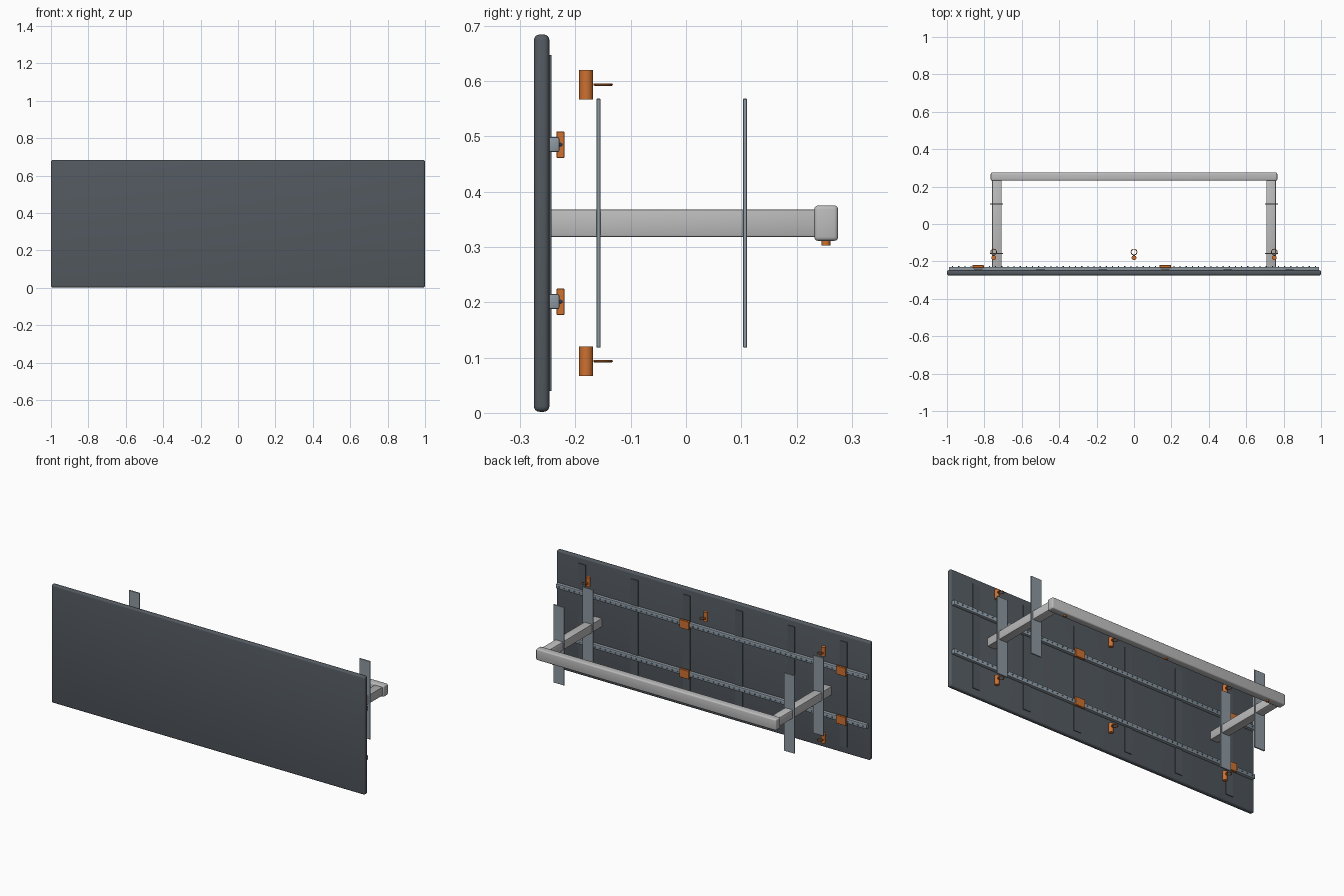
import bpy
import bmesh
import math
from mathutils import Matrix, Vector

if "Cube" in bpy.data.objects:
    bpy.data.objects.remove(bpy.data.objects["Cube"])


def material(name, rgb):
    m = bpy.data.materials.new(name)
    m.diffuse_color = (*rgb, 1)
    m.use_nodes = True
    m.node_tree.nodes["Principled BSDF"].inputs["Base Color"].default_value = m.diffuse_color
    return m


SLATE = material("slate", (0.085, 0.100, 0.115))
LIGHT = material("light grey", (0.50, 0.50, 0.50))
STEEL = material("steel grey", (0.27, 0.32, 0.36))
ORANGE = material("orange", (0.62, 0.165, 0.03))
BLUE = material("blue", (0.06, 0.22, 0.48))


def finish(bm, name, mat, smooth=False):
    mesh = bpy.data.meshes.new(name)
    bm.to_mesh(mesh)
    bm.free()
    mesh.materials.append(mat)
    ob = bpy.data.objects.new(name, mesh)
    bpy.context.collection.objects.link(ob)
    if smooth:
        bpy.ops.object.select_all(action='DESELECT')
        ob.select_set(True)
        bpy.context.view_layer.objects.active = ob
        bpy.ops.object.shade_smooth_by_angle(angle=math.radians(35))
    return ob


def box(name, mat, x, y, z, bevel=0.0, segments=3):
    """Box from (min, max) ranges, with optional rounded edges."""
    bm = bmesh.new()
    spans = (x, y, z)
    centre = Vector([(a + b) / 2 for a, b in spans])
    size = [b - a for a, b in spans]
    bmesh.ops.create_cube(bm, size=1, matrix=Matrix.Translation(centre) @ Matrix.Diagonal((*size, 1)))
    if bevel:
        bmesh.ops.bevel(bm, geom=bm.edges[:], offset=bevel, segments=segments,
                        profile=0.5, affect='EDGES')
    return finish(bm, name, mat, bevel > 0)


def around(c, half):
    return (c - half, c + half)


# Large front panel with rounded rim
box("panel", SLATE, (-1, 1), (-0.275, -0.247), (0.002, 0.684), 0.010, 4)

# Thin upright stiffeners on the back of the panel
for i in range(6):
    x = -0.833 + i / 3
    box("stiffener", SLATE, around(x, 0.023), (-0.249, -0.243), (0.04, 0.647))

# Mounting frame: two arms and a cross beam
for s in (-1, 1):
    box("frame_arm", LIGHT, around(s * 0.733, 0.025), (-0.247, 0.236), (0.318, 0.368), 0.004, 2)
    for y in (-0.158, 0.107):
        box("upright_plate", STEEL, around(s * 0.735, 0.034), around(y, 0.0037), (0.118, 0.568), 0.001, 1)
box("cross_beam", LIGHT, (-0.766, 0.766), (0.232, 0.275), (0.311, 0.375), 0.007, 3)

# Small buttons under the beam
for x in (-0.667, 0, 0.667):
    bm = bmesh.new()
    bmesh.ops.create_cone(bm, cap_ends=True, segments=20, radius1=0.008, radius2=0.008,
                          depth=0.01, matrix=Matrix.Translation((x, 0.253, 0.308)))
    finish(bm, "beam_button", ORANGE, True)

# Light rails with a row of beads and two clips each
for z in (0.201, 0.485):
    box("light_rail", STEEL, (-0.99, 0.99), (-0.25, -0.229), around(z, 0.0135), 0.003, 2)
    bm = bmesh.new()
    for i in range(60):
        bmesh.ops.create_icosphere(bm, subdivisions=1, radius=0.004,
                                   matrix=Matrix.Translation((-0.97 + i * 1.94 / 59, -0.227, z)))
    finish(bm, "light_beads", BLUE, True)
    for x in (-0.833, 0.167):
        box("rail_clip", ORANGE, around(x, 0.03), (-0.234, -0.220), around(z, 0.024), 0.001, 1)


def ring(name, mat, centre, radius, tube, n=24, k=8):
    """Horizontal ring made by sweeping a small circle."""
    bm = bmesh.new()
    loops = []
    for i in range(n):
        a = 2 * math.pi * i / n
        loop = []
        for j in range(k):
            b = 2 * math.pi * j / k
            r = radius + tube * math.cos(b)
            loop.append(bm.verts.new(Vector(centre) + Vector(
                (r * math.cos(a), r * math.sin(a), tube * math.sin(b)))))
        loops.append(loop)
    for i in range(n):
        p, q = loops[i], loops[(i + 1) % n]
        for j in range(k):
            bm.faces.new((p[j], q[j], q[(j + 1) % k], p[(j + 1) % k]))
    return finish(bm, name, mat, True)


# Toggle cylinders, each with a pull ring
for x in (-0.75, 0, 0.75):
    for z in (0.0935, 0.5935):
        bm = bmesh.new()
        bmesh.ops.create_cone(bm, cap_ends=True, segments=24, radius1=0.0125, radius2=0.0125,
                              depth=0.053, matrix=Matrix.Translation((x, -0.1805, z)))
        finish(bm, "toggle_cylinder", ORANGE, True)
        ring("pull_ring", ORANGE, (x, -0.150, z), 0.0155, 0.0022)
